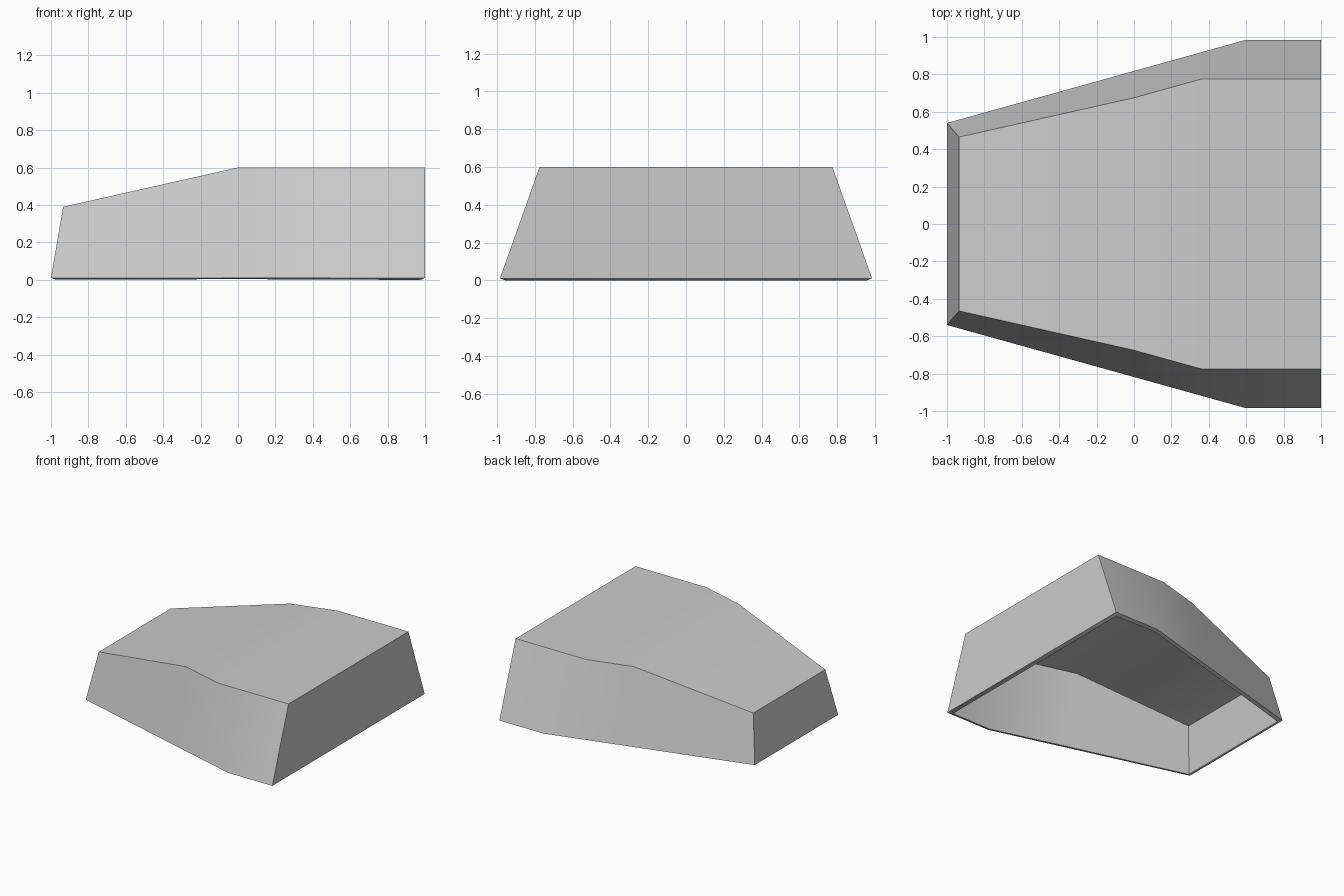
import bpy
import bmesh
import math

cube = bpy.data.objects.get("Cube")
if cube:
    bpy.data.objects.remove(cube, do_unlink=True)

# Plain grey material
grey = bpy.data.materials.new("plain_grey")
grey.use_nodes = True
colour = (0.6, 0.6, 0.6, 1)
grey.diffuse_color = colour
grey.node_tree.nodes["Principled BSDF"].inputs["Base Color"].default_value = colour

# Stations from narrow end to wide end: rim (x, half width), roof (x, half width, height)
RIM_Z = 0.01
stations = [
    ((-1.0, 0.54), (-0.935, 0.465, 0.39)),
    ((0.0, 0.818), (0.0, 0.675, 0.6)),
    ((0.6, 0.985), (0.36, 0.775, 0.6)),
    ((1.0, 0.985), (1.0, 0.775, 0.6)),
]

# Each station is an open arch: front rim, front roof, back roof, back rim
bm = bmesh.new()
arches = []
for (rx, ry), (tx, ty, tz) in stations:
    points = [(rx, -ry, RIM_Z), (tx, -ty, tz), (tx, ty, tz), (rx, ry, RIM_Z)]
    arches.append([bm.verts.new(p) for p in points])

# Side walls and roof between neighbouring arches
for a, b in zip(arches, arches[1:]):
    for i in range(3):
        bm.faces.new((a[i], b[i], b[i + 1], a[i + 1]))

# End walls
bm.faces.new(arches[0])
bm.faces.new(arches[-1][::-1])
bm.normal_update()

# Face every panel outwards
for face in bm.faces:
    centre = face.calc_center_median()
    centre.z -= 0.15
    if face.normal.dot(centre) < 0:
        face.normal_flip()

mesh = bpy.data.meshes.new("hollow_cover")
bm.to_mesh(mesh)
bm.free()
mesh.materials.append(grey)
cover = bpy.data.objects.new("hollow_cover", mesh)
bpy.context.collection.objects.link(cover)

# Wall thickness grows inwards, leaving the underside open
shell = cover.modifiers.new("wall_thickness", "SOLIDIFY")
shell.thickness = 0.03
shell.offset = -1
shell.use_even_offset = True

bpy.ops.object.select_all(action="DESELECT")
cover.select_set(True)
bpy.context.view_layer.objects.active = cover
bpy.ops.object.modifier_apply(modifier=shell.name)
bpy.ops.object.shade_smooth_by_angle(angle=math.radians(30))
